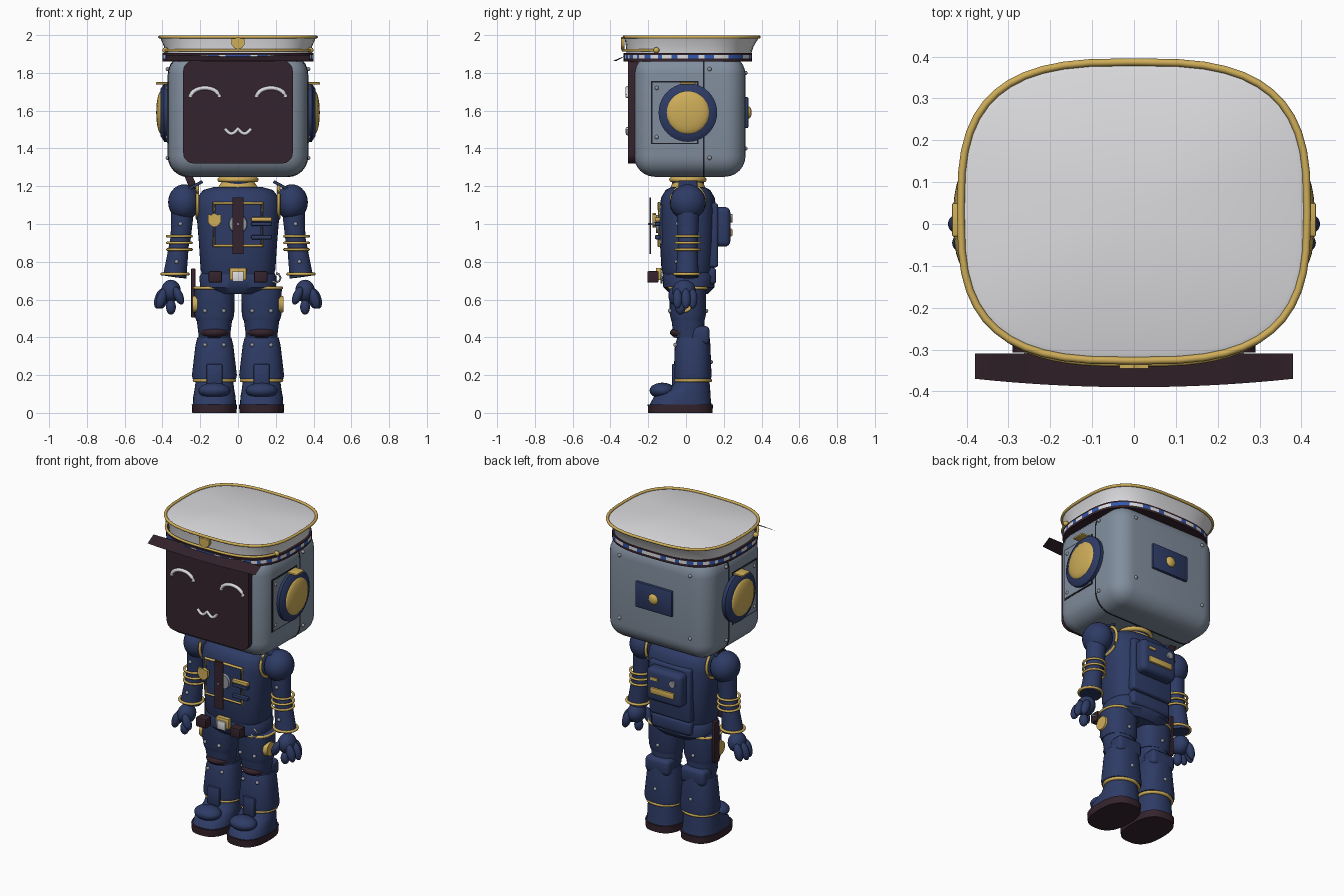
import bpy, bmesh
from math import sin, cos, pi, radians
from mathutils import Vector, Matrix

if "Cube" in bpy.data.objects:
    bpy.data.objects.remove(bpy.data.objects["Cube"])


def material(name, *rgb):
    m = bpy.data.materials.new(name)
    m.use_nodes = True
    m.diffuse_color = (*rgb, 1)
    m.node_tree.nodes["Principled BSDF"].inputs["Base Color"].default_value = (*rgb, 1)
    return m


NAVY = material("navy", .027, .044, .13)
GREY = material("steel grey", .22, .27, .34)
DARK = material("dark plum", .035, .017, .026)
GOLD = material("gold", .62, .42, .10)
WHITE = material("white", .72, .72, .74)
BLUE = material("bright blue", .03, .1, .45)
SILVER = material("silver", .3, .32, .36)
BLACK = material("seam black", .012, .012, .018)


def finish(name, bm, mats, rule=None, angle=40):
    bmesh.ops.recalc_face_normals(bm, faces=bm.faces)
    if rule:
        for f in bm.faces:
            f.material_index = rule(f.calc_center_median())
    me = bpy.data.meshes.new(name)
    bm.to_mesh(me)
    bm.free()
    for m in mats if isinstance(mats, list) else [mats]:
        me.materials.append(m)
    ob = bpy.data.objects.new(name, me)
    bpy.context.collection.objects.link(ob)
    bpy.ops.object.select_all(action='DESELECT')
    ob.select_set(True)
    bpy.context.view_layer.objects.active = ob
    bpy.ops.object.shade_smooth_by_angle(angle=radians(angle))
    return ob


def box(name, c, size, mat, bevel=0, seg=3, axis=None, rot=0):
    """Box, bevelled all round or only on the edges along one axis; rot turns about y."""
    bm = bmesh.new()
    bmesh.ops.create_cube(bm, size=1)
    bmesh.ops.scale(bm, vec=size, verts=bm.verts)
    if bevel:
        edges = [e for e in bm.edges if axis is None or
                 abs((e.verts[0].co - e.verts[1].co)[axis]) > 1e-5]
        bmesh.ops.bevel(bm, geom=edges, offset=bevel, segments=seg, profile=.5, affect='EDGES')
    bm.transform(Matrix.Translation(c) @ Matrix.Rotation(rot, 4, 'Y'))
    return finish(name, bm, mat)


def ball(name, c, r, mat, rot=0):
    bm = bmesh.new()
    bmesh.ops.create_uvsphere(bm, u_segments=24, v_segments=14, radius=1)
    bm.transform(Matrix.Translation(c) @ Matrix.Rotation(rot, 4, 'Y') @ Matrix.Diagonal((*r, 1)))
    return finish(name, bm, mat)


def rod(name, a, b, r1, r2, mat, seg=28):
    a, b = Vector(a), Vector(b)
    bm = bmesh.new()
    bmesh.ops.create_cone(bm, cap_ends=True, segments=seg, radius1=r1, radius2=r2, depth=(b - a).length)
    turn = (b - a).to_track_quat('Z', 'Y').to_matrix().to_4x4()
    bm.transform(Matrix.Translation((a + b) / 2) @ turn)
    return finish(name, bm, mat)


def oval(cx, cy, z, rx, ry, n=2, seg=48):
    def p(v):
        return abs(v) ** (2 / n) * (1 if v >= 0 else -1)
    ts = [2 * pi * i / seg for i in range(seg)]
    return [Vector((cx + rx * p(cos(t)), cy + ry * p(sin(t)), z)) for t in ts]


def loft(name, rings, mats, rule=None, seg=48):
    """Skin over stacked superellipses given as (cx, cy, z, rx, ry, exponent)."""
    bm = bmesh.new()
    rows = [[bm.verts.new(v) for v in oval(*r, seg=seg)] for r in rings]
    for lo, hi in zip(rows, rows[1:]):
        for i in range(seg):
            j = (i + 1) % seg
            bm.faces.new((lo[i], lo[j], hi[j], hi[i]))
    bm.faces.new(rows[0])
    bm.faces.new(rows[-1])
    return finish(name, bm, mats, rule)


def tube(name, pts, r, mat, closed=False, seg=10):
    bm = bmesh.new()
    pts = [Vector(p) for p in pts]
    n, rows = len(pts), []
    for i, p in enumerate(pts):
        a = pts[(i - 1) % n] if closed or i else p
        b = pts[(i + 1) % n] if closed or i < n - 1 else p
        t = (b - a).normalized()
        u = t.cross((0, 0, 1) if abs(t.z) < .9 else (0, 1, 0)).normalized()
        w = t.cross(u)
        rows.append([bm.verts.new(p + r * (u * cos(k * 2 * pi / seg) + w * sin(k * 2 * pi / seg)))
                     for k in range(seg)])
    for lo, hi in zip(rows, rows[1:] + (rows[:1] if closed else [])):
        for k in range(seg):
            m = (k + 1) % seg
            bm.faces.new((lo[k], lo[m], hi[m], hi[k]))
    if not closed:
        bm.faces.new(rows[0])
        bm.faces.new(rows[-1])
    return finish(name, bm, mat, angle=60)


def shield(name, x, y, z, w, h):
    half = [(0, -.5), (.3, -.38), (.5, -.1), (.5, .4), (.25, .38), (0, .5)]
    outline = half + [(-a, b) for a, b in half[-2:0:-1]]
    bm = bmesh.new()
    face = bm.faces.new([bm.verts.new((x + a * w, y, z + b * h)) for a, b in outline])
    out = bmesh.ops.extrude_face_region(bm, geom=[face])["geom"]
    bmesh.ops.translate(bm, vec=(0, .02, 0), verts=[v for v in out if isinstance(v, bmesh.types.BMVert)])
    finish(name, bm, GOLD)


def rivet(c):
    ball("rivet", c, (.011, .011, .011), SILVER)


# Head shell, face screen and smile
box("head", (0, .02, 1.575), (.74, .59, .65), GREY, .11, 6)
box("face_screen", (0, -.28, 1.593), (.58, .055, .545), DARK, .055, 5, axis=1)
for s in (-1, 1):
    tube("eye", [(s * .175 + .077 * cos(k * pi / 14), -.31, 1.67 + .05 * sin(k * pi / 14))
                 for k in range(15)], .011, WHITE)
tube("mouth", [(k * .007, -.31, 1.505 - .027 * abs(sin(pi * k / 10))) for k in range(-10, 11)], .009, WHITE)
box("head_seam", (0, .095, 1.575), (.744, .008, .654), BLACK, .11, 6, axis=1)

# Back plate with knob
box("back_plate", (0, .318, 1.59), (.26, .025, .165), NAVY, .008, 2)
ball("back_knob", (0, .33, 1.59), (.033, .018, .033), GOLD)

# Ears and side plates
for s in (-1, 1):
    box("ear_plate_edge", (s * .36, -.06, 1.59), (.024, .25, .335), BLACK)
    box("ear_plate", (s * .362, -.06, 1.59), (.026, .235, .32), GREY)
    rod("ear_disc", (s * .35, .01, 1.59), (s * .392, .01, 1.59), .155, .155, NAVY, 40)
    rod("ear_disc_rim", (s * .39, .01, 1.59), (s * .41, .01, 1.59), .155, .125, NAVY, 40)
    ball("ear_dome", (s * .405, .01, 1.59), (.028, .115, .115), GOLD)
    box("ear_top_clip", (s * .4, .01, 1.745), (.07, .08, .012), GOLD, .004, 2)
    for y, z in ((-.155, 1.72), (-.155, 1.46), (.125, 1.35), (.125, 1.82)):
        rivet((s * .372, y, z))
    for z in (1.4, 1.8):
        rivet((s * .25, .315, z))

# Hat: checked band, flared crown, piping, cord and peak
def check(c):
    if not 1.873 < c.z < 1.897:
        return 0
    return 1 + int((c.x + 2) / .045 + (c.y + 2) / .045) % 2


loft("hat_band", [(0, .01, z, .40, .34, 3) for z in (1.86, 1.875, 1.895, 1.905)],
     [DARK, BLUE, WHITE], check, seg=96)
loft("hat_crown", [(0, .015, 1.9, .385, .33, 3), (0, .02, 1.94, .392, .338, 3),
                   (0, .03, 1.985, .412, .355, 3), (0, .03, 1.992, .395, .338, 3),
                   (0, .03, 1.996, .02, .02, 2)], WHITE)
tube("crown_piping", oval(0, .03, 1.99, .414, .357, 3), .009, GOLD, True)
front_arc = [p for p in oval(0, .012, 1.92, .40, .345, 3, 72) if p.y < -.15]
tube("hat_cord", front_arc, .008, GOLD)
for end in (front_arc[0], front_arc[-1]):
    ball("cord_button", end, (.016, .016, .016), GOLD)
shield("hat_badge", 0, -.345, 1.957, .07, .065)
bm = bmesh.new()
top = []
for k in range(-8, 9):
    x = k * .0475
    tip = -.39 + .02 * (k / 8) ** 2
    top.append((bm.verts.new((x, -.31, 1.896)), bm.verts.new((x, tip, 1.862))))
for (a, b), (c, d) in zip(top, top[1:]):
    bm.faces.new((a, b, d, c))
bmesh.ops.solidify(bm, geom=bm.faces[:], thickness=.007)
finish("hat_peak", bm, DARK)

# Neck, torso and hips
rod("neck", (0, .01, 1.16), (0, .01, 1.27), .085, .085, NAVY)
tube("collar_ring", oval(0, .01, 1.235, .095, .085), .014, GOLD, True)
loft("collar", [(0, .01, 1.17, .12, .1, 2), (0, .01, 1.225, .085, .08, 2)], GOLD)
loft("torso", [(0, .01, z, rx, ry, 2.7) for z, rx, ry in (
    (.72, .185, .125), (.76, .198, .14), (.9, .207, .148), (1.08, .222, .15),
    (1.14, .215, .142), (1.18, .185, .118), (1.195, .13, .09))], NAVY)
loft("hips", [(0, .015, z, rx, ry, 2.6) for z, rx, ry in (
    (.63, .15, .1), (.665, .2, .135), (.72, .205, .14), (.745, .19, .13))], NAVY)

# Chest fittings
def frame(name, x0, x1, z0, z1, y, r):
    tube(name, [(x0, y, z0), (x1, y, z0), (x1, y, z1), (x0, y, z1)], r, GOLD, True, 8)


frame("chest_frame", -.13, .13, .885, 1.11, -.143, .009)
box("chest_panel", (0, -.12, .997), (.24, .05, .21), NAVY)
rod("chest_dial", (0, -.13, 1), (0, -.16, 1), .052, .046, SILVER)
box("tie", (0, -.19, .99), (.058, .008, .3), DARK)
rod("tie_mount", (0, -.15, 1), (0, -.2, 1), .008, .005, SILVER, 12)
shield("chest_badge", -.125, -.178, 1.02, .07, .075)
for z, m in ((1.025, GOLD), (1.0, NAVY), (.93, NAVY)):
    box("chest_bar", (.125, -.15, z), (.11, .03, .022), m, .006, 2)

# Belt buckle and pouches
box("buckle_frame", (0, -.145, .735), (.09, .03, .065), GOLD, .006, 2)
box("buckle", (0, -.165, .722), (.058, .014, .055), WHITE, .004, 2)
for x in (-.12, .12):
    box("belt_pouch", (x, -.175, .72), (.07, .06, .06), DARK, .006, 2)
tube("belt_hook", [(.2 + .025 * cos(a), -.13, .715 + .025 * sin(a))
                   for a in (-2.4, -1.6, -.8, 0, .8, 1.5)], .006, SILVER)

# Backpack
box("back_panel", (0, .135, .94), (.29, .07, .34), NAVY, .015, 3)
box("backpack", (0, .19, .985), (.25, .09, .21), NAVY, .03, 4)
box("backpack_bar", (0, .236, .955), (.17, .02, .04), GOLD, .006, 2)
box("backpack_clip", (.06, .234, 1.03), (.05, .014, .018), GOLD)
rod("backpack_gear", (-.07, .22, 1.03), (-.07, .245, 1.03), .022, .022, SILVER, 10)
box("back_skirt", (0, .125, .725), (.28, .07, .09), NAVY, .02, 3)

# Arms and hands
for s in (-1, 1):
    tube("shoulder_ring", [(s * .215, .01 + .09 * cos(k * pi / 14), 1.12 + .09 * sin(k * pi / 14))
                           for k in range(28)], .009, GOLD, True)
    ball("shoulder", (s * .285, .01, 1.115), (.085, .095, .095), NAVY)
    box("epaulet", (s * .225, .01, 1.205), (.085, .1, .016), NAVY, .005, 2, rot=s * .5)
    rod("upper_arm", (s * .305, .01, .9), (s * .292, .01, 1.1), .052, .062, NAVY)
    rod("forearm", (s * .335, .005, .72), (s * .308, .01, .92), .062, .05, NAVY)
    for z in (.935, .9, .865):
        tube("elbow_ring", oval(s * .31, .01, z, .064, .064, seg=28), .007, GOLD, True)
    tube("cuff_ring", oval(s * .333, .005, .735, .07, .066, seg=28), .008, GOLD, True)
    ball("palm", (s * .355, -.01, .645), (.052, .062, .06), NAVY)
    ball("thumb", (s * .315, -.065, .62), (.024, .028, .05), NAVY, s * .4)
    for i, (x, y) in enumerate(((.405, -.045), (.415, 0), (.395, .035))):
        ball("finger", (s * x, y, .605), (.026, .025, .055), NAVY, -s * .3)
    ball("finger_tip", (s * .355, -.03, .56), (.026, .028, .04), NAVY)
    rivet((s * .325, -.05, .8))
    rivet((s * .305, -.045, 1.0))

# Legs and boots
for s in (-1, 1):
    c = s * .125
    loft("thigh", [(c, .01, .49, .097, .088, 2.4), (c, .01, .52, .105, .096, 2.4),
                   (c, .01, .67, .107, .097, 2.4)], NAVY)
    tube("thigh_ring", oval(c, .01, .662, .106, .097, 2.4), .008, GOLD, True)
    loft("lower_thigh", [(c, .015, .4, .082, .08, 2.2), (c, .01, .5, .095, .088, 2.2)], NAVY)
    ball("knee", (c, -.005, .425), (.08, .08, .035), DARK)
    loft("shin", [(c, .035, .18, .115, .098, 2.4), (c, .035, .2, .119, .1, 2.4),
                  (c, .035, .36, .1, .094, 2.4), (c, .04, .4, .09, .085, 2.4)], NAVY)
    box("knee_guard", (c, .075, .41), (.17, .1, .1), NAVY, .025, 3)
    tube("ankle_ring", oval(c, .035, .172, .105, .093), .01, GOLD, True)
    box("ankle_plate", (c, -.055, .2), (.085, .04, .12), NAVY, .01, 2)
    loft("boot", [(c, -.03, .04, .115, .165, 2.5), (c, -.02, .085, .112, .15, 2.4),
                  (c, .02, .125, .105, .108, 2.2), (c, .035, .18, .098, .088, 2)], NAVY)
    ball("toe_cap", (c, -.125, .118), (.085, .068, .042), NAVY)
    loft("sole", [(c, -.03, 0, .117, .17, 2.6), (c, -.03, .045, .12, .173, 2.6)], DARK)
    rod("hip_disc", (s * .215, -.01, .575), (s * .24, -.01, .575), .048, .042, GOLD)
    for x, y, z in ((-.05, -.085, .54), (.05, -.085, .54), (-.05, -.056, .36), (.05, -.056, .36),
                    (0, .107, .54), (0, .132, .27)):
        rivet((c + x, y, z))

# Side strap and shoulder peg on the right
box("holster", (-.237, .04, .635), (.022, .05, .26), DARK, .004, 2)
box("shoulder_peg", (-.25, .02, 1.225), (.04, .05, .09), DARK, .005, 2, rot=-.4)
